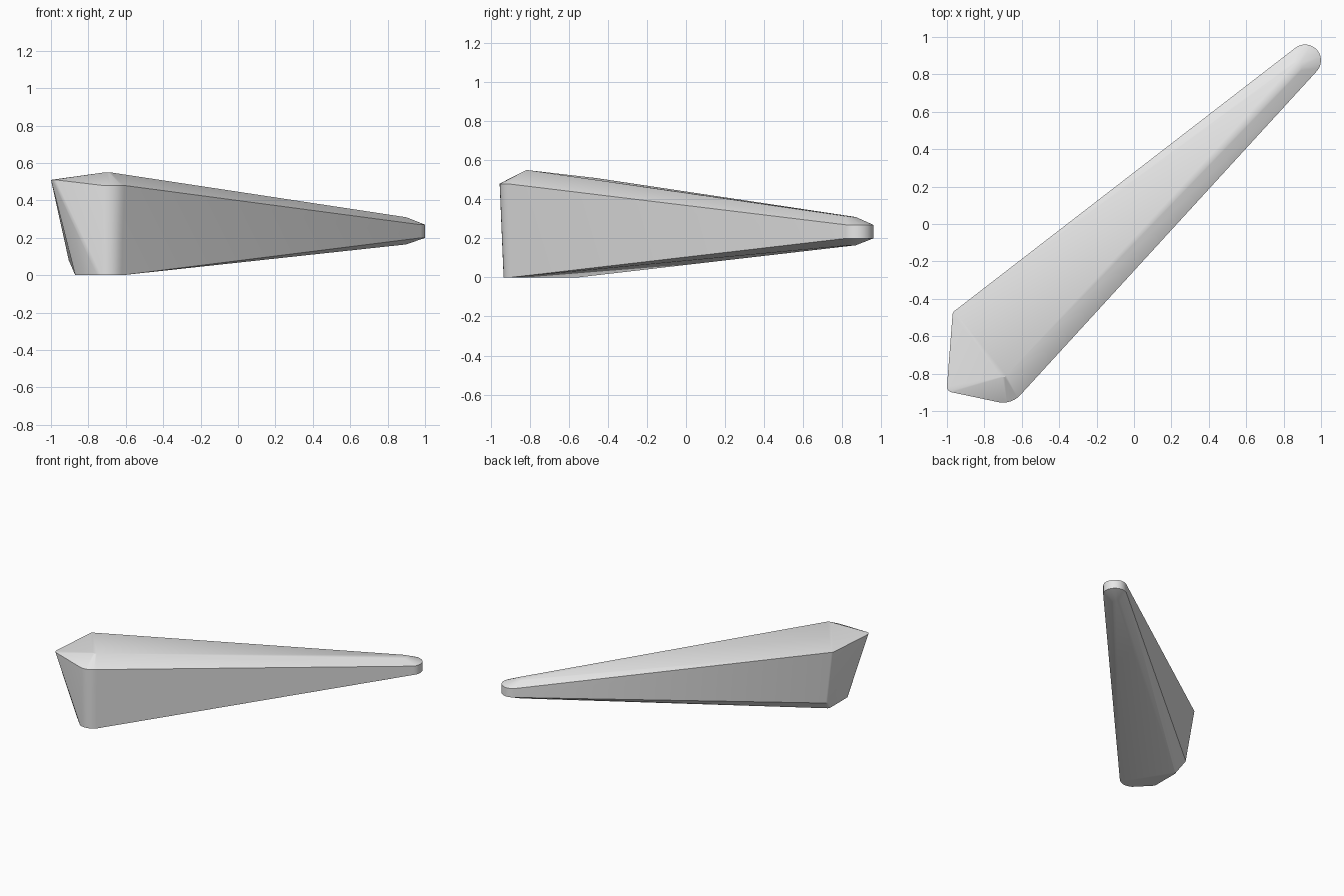
import bpy, bmesh
from math import radians, cos, sin

cube = bpy.data.objects.get("Cube")
if cube:
    bpy.data.objects.remove(cube, do_unlink=True)


def arc(cx, cy, r, start, end, z, steps=6):
    """Points along a rounded corner at height z."""
    pts = []
    for i in range(steps + 1):
        a = radians(start + (end - start) * i / steps)
        pts.append((cx + r * cos(a), cy + r * sin(a), z))
    return pts


points = []

# Broad end: upper rim with rounded corners, and the peak above it
points += arc(-0.945, -0.485, 0.025, 127, 176, 0.51, 3)
points += arc(-0.97, -0.87, 0.03, 178, 260, 0.51, 4)
points += arc(-0.70, -0.83, 0.125, -100, -42, 0.48)
points += arc(-0.70, -0.80, 0.02, -130, -30, 0.55, 3)

# Broad end: lower chamfer and flat base
points += arc(-0.88, -0.505, 0.025, 127, 176, 0.08, 3)
points += arc(-0.845, -0.58, 0.025, 110, 180, 0, 3)
points += arc(-0.845, -0.79, 0.025, 180, 225, 0, 3)
points += arc(-0.70, -0.83, 0.105, -120, -42, 0)

# Narrow end: rounded tip with chamfered top and underside
for z in (0.20, 0.27):
    points += arc(0.915, 0.875, 0.085, -42, 127, z, 12)
for z in (0.165, 0.31):
    points += arc(0.87, 0.84, 0.03, -42, 127, z, 4)

# Wrap the skin around the outlines
bm = bmesh.new()
for p in points:
    bm.verts.new(p)
bmesh.ops.convex_hull(bm, input=bm.verts[:])
loose = [v for v in bm.verts if not v.link_faces]
bmesh.ops.delete(bm, geom=loose, context='VERTS')
bmesh.ops.dissolve_limit(bm, angle_limit=radians(0.5),
                         verts=bm.verts[:], edges=bm.edges[:])
bmesh.ops.recalc_face_normals(bm, faces=bm.faces[:])
mesh = bpy.data.meshes.new("tapered_wedge")
bm.to_mesh(mesh)
bm.free()

wedge = bpy.data.objects.new("tapered_wedge", mesh)
bpy.context.scene.collection.objects.link(wedge)

# Single plain grey
grey = bpy.data.materials.new("light_grey")
grey.use_nodes = True
colour = (0.8, 0.8, 0.8, 1)
grey.diffuse_color = colour
for node in grey.node_tree.nodes:
    if node.type == 'BSDF_PRINCIPLED':
        node.inputs["Base Color"].default_value = colour
mesh.materials.append(grey)

# Smooth corners, crisp main edges
bpy.ops.object.select_all(action='DESELECT')
wedge.select_set(True)
bpy.context.view_layer.objects.active = wedge
bpy.ops.object.shade_smooth_by_angle(angle=radians(22))
